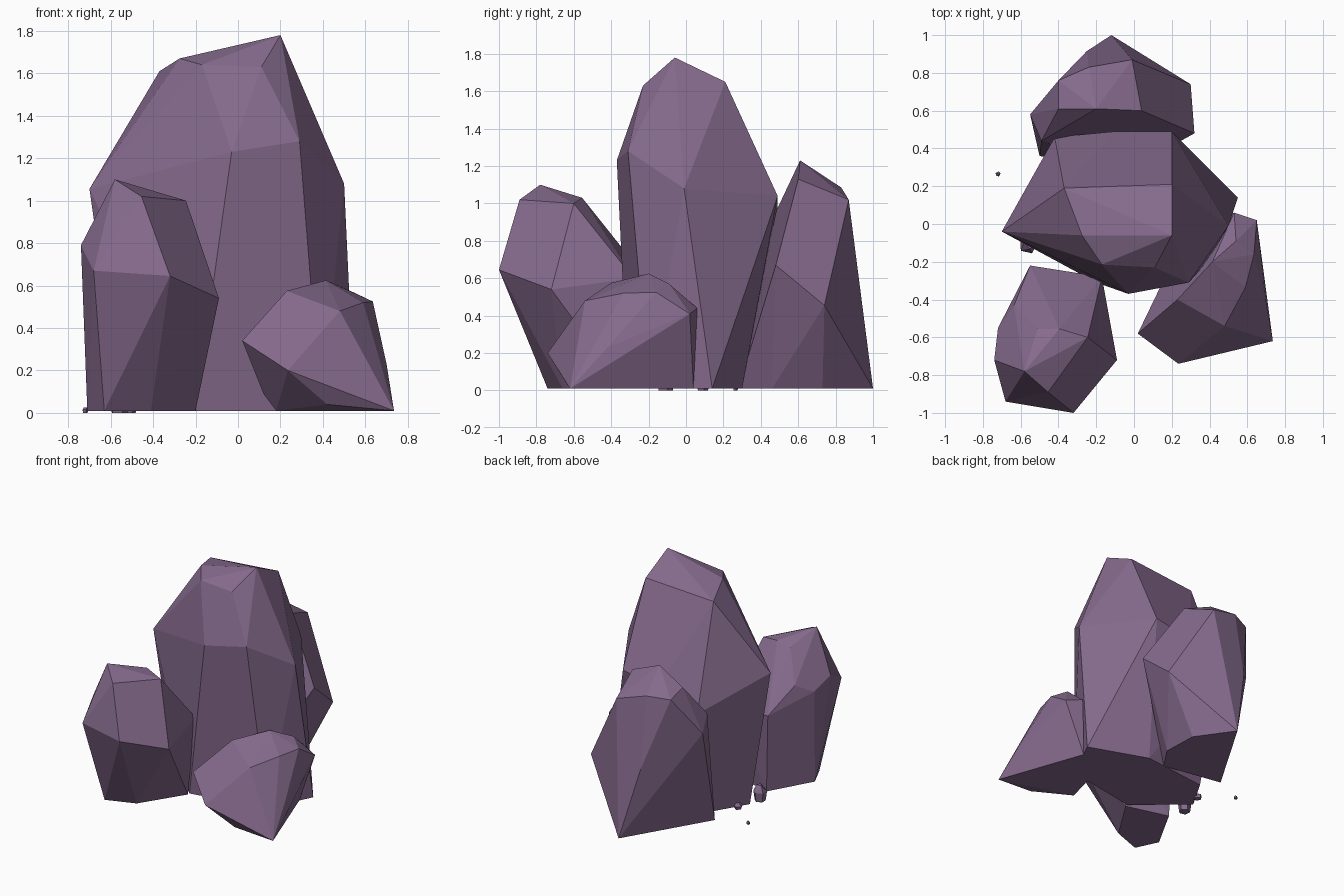
import bpy, bmesh, math, random

random.seed(4)
stone = bpy.data.materials.new("purple stone")
stone.diffuse_color = (0.235, 0.145, 0.265, 1)


def rock(name, crown, foot, foot_z=0.01):
    """Convex faceted boulder: crown corners (x, y, z) and foot corners (x, y) on the ground."""
    bm = bmesh.new()
    for p in crown + [(x, y, foot_z) for x, y in foot]:
        bm.verts.new(p)
    hull = bmesh.ops.convex_hull(bm, input=bm.verts[:])
    loose = {v for v in hull["geom_interior"] + hull["geom_unused"]
             if isinstance(v, bmesh.types.BMVert)}
    bmesh.ops.delete(bm, geom=list(loose), context='VERTS')
    # merge nearly flat triangles into larger facets
    bmesh.ops.dissolve_limit(bm, angle_limit=math.radians(6),
                             verts=bm.verts[:], edges=bm.edges[:])
    bmesh.ops.recalc_face_normals(bm, faces=bm.faces[:])
    me = bpy.data.meshes.new(name)
    bm.to_mesh(me)
    bm.free()
    me.materials.append(stone)
    ob = bpy.data.objects.new(name, me)
    bpy.context.collection.objects.link(ob)
    return ob


# tall central boulder
rock("main_rock",
     [(.20, -.06, 1.78), (.20, .21, 1.65), (-.37, .19, 1.61), (-.275, -.06, 1.67),
      (.11, -.23, 1.63), (-.17, -.215, 1.64), (.29, -.31, 1.28), (-.03, -.37, 1.23),
      (.50, -.01, 1.08), (-.70, -.04, 1.055), (.20, .49, 1.04), (-.10, .49, .98),
      (-.42, .46, .85)],
     [(.55, .14), (.11, .30), (.39, -.2), (-.2, -.31), (-.55, 0), (-.41, .24)])

# front left boulder
rock("front_left_rock",
     [(-.58, -.78, 1.10), (-.455, -.89, 1.02), (-.245, -.60, 1.0), (-.395, -.555, 1.03),
      (-.51, -.555, 1.01), (-.635, -.43, .79), (-.32, -1.0, .645), (-.68, -.94, .67),
      (-.74, -.72, .79), (-.72, -.55, .72), (-.09, -.72, .54), (-.55, -.22, .61),
      (-.17, -.28, .60)],
     [(-.63, -.74), (-.41, -.66), (-.20, -.33), (-.71, -.57), (-.525, -.24)])

# low front right boulder
rock("front_right_rock",
     [(.02, -.58, .34), (.23, -.40, .575), (.415, -.20, .625), (.59, -.335, .52),
      (.48, -.54, .48), (.235, -.74, .20), (.70, -.42, .23), (.635, -.16, .525),
      (.54, -.09, .57), (.65, .02, .41), (.53, .06, .44), (.12, -.46, .09),
      (.42, -.64, .04)],
     [(.735, -.62), (.18, -.45), (.30, 0), (.50, .04)])

# back boulder, overhanging on its right side
rock("back_rock",
     [(-.20, .61, 1.23), (.04, .60, 1.13), (-.01, .87, 1.02), (-.24, .83, 1.085),
      (-.40, .61, 1.11), (-.40, .76, 1.07), (.30, .74, .455), (.32, .48, .67),
      (-.25, .915, .55), (-.55, .58, .78), (-.49, .44, .87)],
     [(-.12, 1.0), (.07, .73), (.08, .46), (-.04, .28), (-.5, .36)])

# loose pebbles beside the main boulder
for i, (x, y, r, h) in enumerate([(-.72, .265, .014, .025), (-.51, .09, .035, .04),
                                  (-.56, -.11, .05, .12)]):
    ring = [(x + r * math.cos(a), y + r * math.sin(a))
            for a in (k * math.tau / 5 + random.random() * .5 for k in range(5))]
    rock(f"pebble_{i + 1}",
         [(px, py, h * .6) for px, py in ring]
         + [(x + (px - x) * .5, y + (py - y) * .5, h) for px, py in ring[::2]],
         [(x + (px - x) * .8, y + (py - y) * .8) for px, py in ring], 0)
